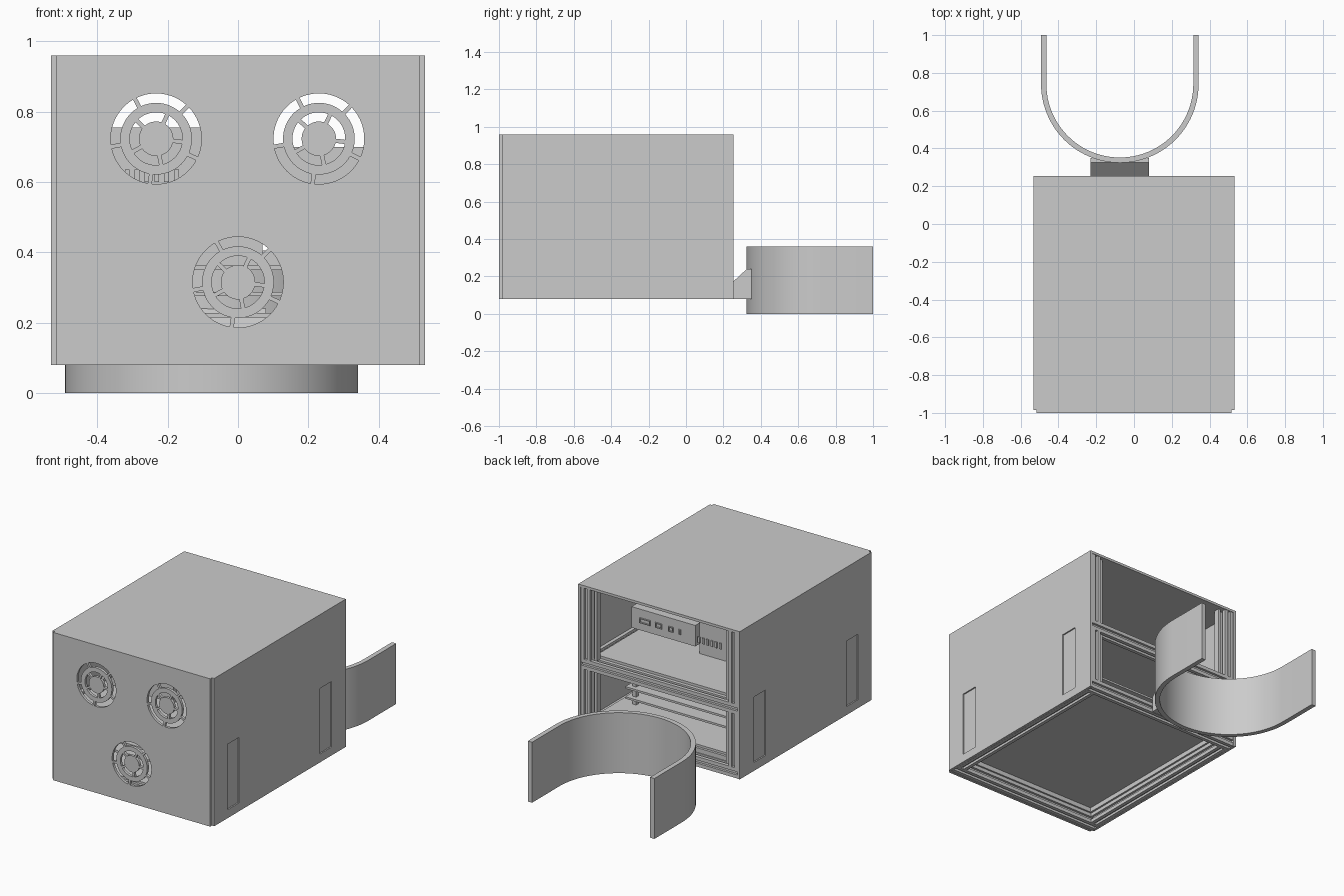
import bpy
from math import cos, sin, pi, radians
from mathutils import Matrix

old = bpy.data.objects.get("Cube")
if old:
    bpy.data.objects.remove(old)

GREY = (0.6, 0.6, 0.6, 1)
grey = bpy.data.materials.new("plain grey")
grey.use_nodes = True
grey.diffuse_color = GREY
grey.node_tree.nodes["Principled BSDF"].inputs["Base Color"].default_value = GREY

# Local profile plane -> world, by extrusion axis
AXES = {
    "x": Matrix(((0, 0, 1), (1, 0, 0), (0, 1, 0))),
    "y": Matrix(((1, 0, 0), (0, 0, -1), (0, 1, 0))),
    "z": Matrix.Identity(3),
}


def extrude(name, loops, axis, centre, depth):
    """Flat-shaded solid from closed outlines (inner loops become holes)."""
    curve = bpy.data.curves.new(name, "CURVE")
    curve.dimensions = "2D"
    curve.fill_mode = "BOTH"
    curve.extrude = depth / 2
    for loop in loops:
        spline = curve.splines.new("POLY")
        spline.points.add(len(loop) - 1)
        for p, (a, b) in zip(spline.points, loop):
            p.co = (a, b, 0, 1)
        spline.use_cyclic_u = True
    temp = bpy.data.objects.new(name + "_outline", curve)
    bpy.context.collection.objects.link(temp)
    graph = bpy.context.evaluated_depsgraph_get()
    mesh = bpy.data.meshes.new_from_object(temp.evaluated_get(graph))
    bpy.data.objects.remove(temp)
    mesh.transform(Matrix.Translation(centre) @ AXES[axis].to_4x4())
    mesh.shade_flat()
    mesh.materials.clear()
    mesh.materials.append(grey)
    obj = bpy.data.objects.new(name, mesh)
    bpy.context.collection.objects.link(obj)
    return obj


def rect(a0, a1, b0, b1):
    return [(a0, b0), (a1, b0), (a1, b1), (a0, b1)]


def box(name, x0, x1, y0, y1, z0, z1):
    return extrude(name, [rect(x0, x1, y0, y1)], "z", (0, 0, (z0 + z1) / 2), z1 - z0)


def arc(cx, cy, r, a0, a1, n):
    return [(cx + r * cos(a0 + (a1 - a0) * i / n),
             cy + r * sin(a0 + (a1 - a0) * i / n)) for i in range(n + 1)]


def vent(cx, cz):
    """Two rings of curved slots separated by spokes."""
    loops = []
    for r0, r1, turn in ((0.102, 0.129, 46), (0.049, 0.075, 65)):
        for k in range(5):
            a0 = radians(turn + 72 * k)
            a1 = a0 + radians(72)
            g0, g1 = 0.006 / r0, 0.006 / r1
            loops.append(arc(cx, cz, r1, a0 + g1, a1 - g1, 12)
                         + arc(cx, cz, r0, a1 - g0, a0 + g0, 12))
    return loops


# Slotted square bar section
H, W, D = 0.03, 0.009, 0.014
BAR = []
for k in range(4):
    c, s = round(cos(k * pi / 2)), round(sin(k * pi / 2))
    for a, b in ((-H, -H), (-W, -H), (-W, D - H), (W, D - H), (W, -H)):
        BAR.append((a * c - b * s, a * s + b * c))

# Outer casing
BACK = 0.255
extrude("front_panel",
        [rect(-0.517, 0.517, 0.08, 0.96)] + vent(-0.233, 0.723) + vent(0.23, 0.723) + vent(0, 0.315),
        "y", (0, -0.992, 0), 0.016)
box("top_panel", -0.532, 0.532, -0.984, BACK, 0.945, 0.96)
SLOTS = [rect(y - 0.055, y + 0.055, 0.13, 0.52) for y in (-0.805, 0.065)]
for side, sx in (("right", -1), ("left", 1)):
    extrude(side + "_panel", [rect(-0.984, BACK, 0.08, 0.945)] + SLOTS,
            "x", (sx * 0.5245, 0, 0), 0.015)
    # Plates closing the shallow side recesses
    for slot in SLOTS:
        extrude(side + "_recess_back", [slot], "x", (sx * 0.5205, 0, 0), 0.007)

# Frame of slotted bars
for side, sx in (("right", -1), ("left", 1)):
    for tag, y in (("front", -0.95), ("rear", 0.222)):
        for level, z0, z1 in (("lower", 0.14, 0.46), ("upper", 0.52, 0.945)):
            mid, height = (z0 + z1) / 2, z1 - z0
            extrude(f"{side}_{tag}_{level}_post", [BAR], "z", (sx * 0.486, y, mid), height)
            x = sx * 0.433
            box(f"{side}_{tag}_{level}_strip", x - 0.008, x + 0.008, y - 0.025, y + 0.01, z0, z1)
    for tag, z in (("bottom", 0.11), ("middle", 0.49)):
        extrude(f"{side}_{tag}_rail", [BAR], "y", (sx * 0.486, -0.364, z), 1.112)
for tag, y in (("front", -0.95), ("rear", 0.222)):
    for level, z in (("bottom", 0.11), ("middle", 0.49)):
        extrude(f"{tag}_{level}_crossbar", [BAR], "x", (0, y, z), 1.032)

# Raised floor resting on a ledge above the bottom rails
extrude("floor_ledge", [rect(-0.47, 0.47, -0.935, 0.207), rect(-0.445, 0.445, -0.91, 0.182)],
        "z", (0, 0, 0.1535), 0.027)
box("floor_panel", -0.455, 0.455, -0.92, 0.192, 0.167, 0.18)

# Upper shelf with two devices
box("shelf", -0.454, 0.454, -0.92, 0.192, 0.52, 0.535)
box("left_device", 0.03, 0.45, -0.62, -0.13, 0.575, 0.70)
for x, w in ((0.36, 0.035), (0.27, 0.022), (0.19, 0.015), (0.13, 0.007)):
    extrude("device_port", [rect(x - w, x + w, 0.62, 0.65), rect(x - w + 0.005, x + w - 0.005, 0.625, 0.645)],
            "y", (0, -0.127, 0), 0.008)
box("right_device", -0.40, 0.01, -0.62, -0.14, 0.535, 0.755)
for y, first in ((-0.137, -0.13), (-0.623, -0.315)):
    for i in range(6):
        x = first + i * 0.028
        box("device_grille_bar", x - 0.007, x + 0.007, y - 0.004, y + 0.004, 0.60, 0.635)

# Lower circuit boards on standoffs
for i, z in enumerate((0.215, 0.275, 0.35)):
    box(f"board_{i + 1}", -0.38, 0.40, -0.75, 0.0, z, z + 0.012)
for x in (-0.34, 0.36):
    for y in (-0.71, -0.04):
        box("standoff", x - 0.012, x + 0.012, y - 0.012, y + 0.012, 0.18, 0.38)
box("board_module", -0.2, 0.07, -0.5, -0.2, 0.362, 0.45)
box("board_connector", 0.07, 0.2, -0.6, -0.45, 0.362, 0.405)

# Rear bracket and curved cradle
extrude("bracket", [[(BACK, 0.08), (0.35, 0.08), (0.35, 0.24), (0.325, 0.24), (BACK, 0.175)]],
        "x", (-0.075, 0, 0), 0.31)
R, T, CX, CY = 0.417, 0.028, -0.075, 0.741
cradle = extrude("cradle",
                 [[(CX - R, 1.0)] + arc(CX, CY, R, pi, 2 * pi, 48) + [(CX + R, 1.0), (CX + R - T, 1.0)]
                  + arc(CX, CY, R - T, 2 * pi, pi, 48) + [(CX - R + T, 1.0)]],
                 "z", (0, 0, 0.18), 0.36)
bpy.context.view_layer.objects.active = cradle
cradle.select_set(True)
bpy.ops.object.shade_smooth_by_angle(angle=radians(30))
